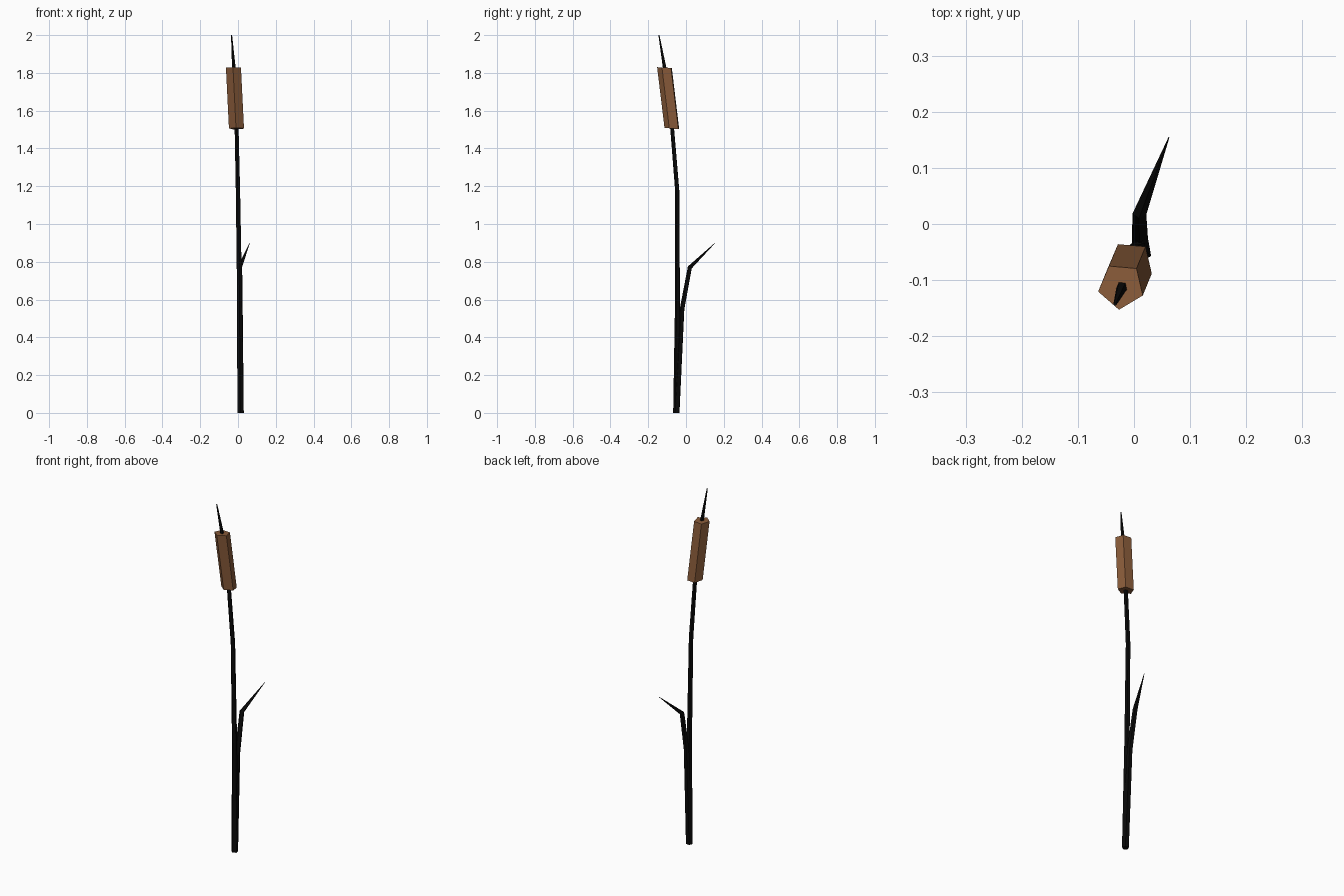
import bpy, bmesh, math

if "Cube" in bpy.data.objects:
    bpy.data.objects.remove(bpy.data.objects["Cube"])

SIDES = 5
PHASE = math.radians(265)


def material(name, rgb):
    m = bpy.data.materials.new(name)
    m.diffuse_color = (*rgb, 1)
    m.use_nodes = True
    m.node_tree.nodes["Principled BSDF"].inputs["Base Color"].default_value = m.diffuse_color
    return m


def loft(name, rings, mat):
    """Skin pentagon rings (x, y, z, radius_x, radius_y, tilt) and cap both ends."""
    bm = bmesh.new()
    loops = []
    for x, y, z, rx, ry, tilt in rings:
        loop = []
        for i in range(SIDES):
            a = PHASE + math.tau * i / SIDES
            dx, dy = rx * math.cos(a), ry * math.sin(a)
            loop.append(bm.verts.new((x + dx, y + dy, z - tilt * dy)))
        loops.append(loop)
    for low, high in zip(loops, loops[1:]):
        for i in range(SIDES):
            j = (i + 1) % SIDES
            bm.faces.new((low[i], low[j], high[j], high[i]))
    bm.faces.new(loops[0][::-1])
    bm.faces.new(loops[-1])
    bmesh.ops.recalc_face_normals(bm, faces=bm.faces[:])
    me = bpy.data.meshes.new(name)
    bm.to_mesh(me)
    bm.free()
    me.materials.append(mat)
    ob = bpy.data.objects.new(name, me)
    bpy.context.collection.objects.link(ob)
    return ob


dark = material("near black stem", (0.003, 0.003, 0.003))
brown = material("seed head brown", (0.25, 0.105, 0.042))

# Curved stem, running through the seed head
loft("stem", [
    (0.014, -0.050, 0.00, 0.018, 0.018, 0),
    (0.009, -0.044, 0.60, 0.014, 0.014, 0),
    (0.000, -0.046, 1.18, 0.012, 0.012, 0),
    (-0.007, -0.072, 1.50, 0.011, 0.011, 0),
    (-0.022, -0.113, 1.83, 0.010, 0.010, 0),
    (-0.034, -0.143, 2.00, 0.003, 0.003, 0),
], dark)

# Leaf wrapping the stem from the ground and bending outwards
loft("leaf", [
    (0.014, -0.050, 0.00, 0.018, 0.018, 0),
    (0.011, -0.020, 0.55, 0.015, 0.013, 0.1),
    (0.010, 0.021, 0.77, 0.013, 0.011, 0.5),
    (0.062, 0.154, 0.90, 0.001, 0.001, 0.5),
], dark)

# Five-sided leaning seed head
loft("seed_head", [
    (-0.007, -0.072, 1.505, 0.042, 0.042, 0.1),
    (-0.023, -0.111, 1.828, 0.042, 0.042, 0.05),
], brown)
